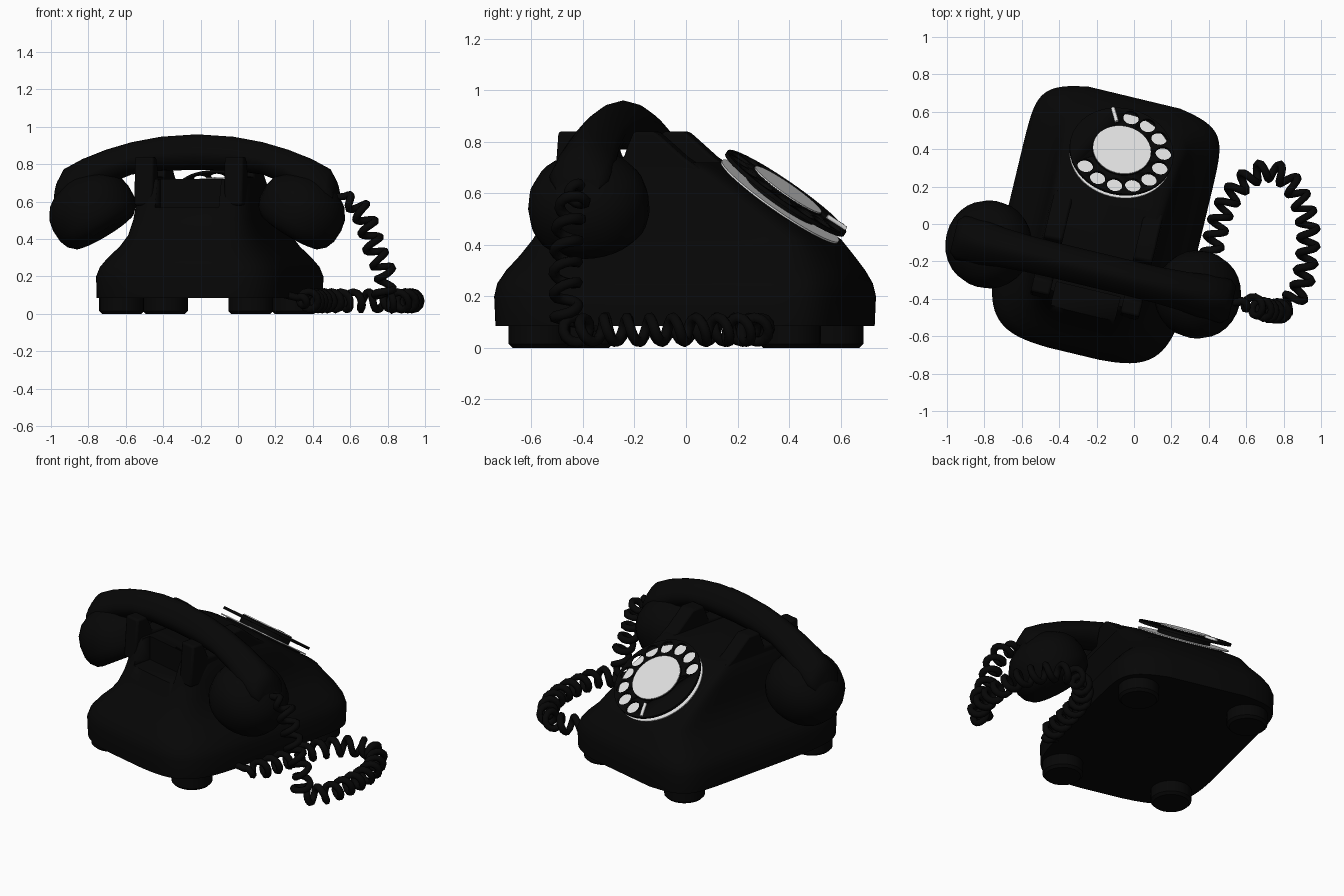
import bpy, bmesh, math
from mathutils import Matrix, Vector

if "Cube" in bpy.data.objects:
    bpy.data.objects.remove(bpy.data.objects["Cube"])

ROOT = Matrix.Translation((-0.16, 0, 0)) @ Matrix.Rotation(math.radians(-13.5), 4, 'Z')
DIAL = ROOT @ Matrix.Translation((0, 0.398, 0.60)) @ Matrix.Rotation(math.radians(-35.5), 4, 'X')


def material(name, v):
    m = bpy.data.materials.new(name)
    m.diffuse_color = (v, v, v, 1)
    m.use_nodes = True
    m.node_tree.nodes["Principled BSDF"].inputs["Base Color"].default_value = m.diffuse_color
    return m


BLACK = material("black", 0.002)
LIGHT = material("light_grey", 0.75)


def add_mesh(name, bm, mat, matrix=ROOT, angle=35):
    bmesh.ops.recalc_face_normals(bm, faces=bm.faces[:])
    me = bpy.data.meshes.new(name)
    bm.to_mesh(me)
    bm.free()
    ob = bpy.data.objects.new(name, me)
    bpy.context.collection.objects.link(ob)
    ob.matrix_world = matrix
    me.materials.append(mat)
    bpy.ops.object.select_all(action='DESELECT')
    ob.select_set(True)
    bpy.context.view_layer.objects.active = ob
    bpy.ops.object.shade_smooth_by_angle(angle=math.radians(angle))
    return ob


def loft(rings, bm=None):
    bm = bm or bmesh.new()
    vs = [[bm.verts.new(p) for p in ring] for ring in rings]
    n = len(vs[0])
    for a, b in zip(vs, vs[1:]):
        for i in range(n):
            bm.faces.new((a[i], a[(i + 1) % n], b[(i + 1) % n], b[i]))
    bm.faces.new(vs[0][::-1])
    bm.faces.new(vs[-1])
    return bm


def circle(r, z, n=32, cx=0, cy=0):
    return [(cx + r * math.cos(math.tau * i / n), cy + r * math.sin(math.tau * i / n), z) for i in range(n)]


def lathe(profile, n=32, cx=0, cy=0, bm=None):
    return loft([circle(r, z, n, cx, cy) for r, z in profile], bm)


def spow(v, e):
    return math.copysign(abs(v) ** e, v)


def cut(ob, cutter):
    cutter.hide_render = True
    cutter.hide_viewport = True
    mod = ob.modifiers.new("cut", 'BOOLEAN')
    mod.operation = 'DIFFERENCE'
    mod.solver = 'EXACT'
    mod.object = cutter


def tube(name, pts, radius, mat, matrix=Matrix()):
    cu = bpy.data.curves.new(name, 'CURVE')
    cu.dimensions = '3D'
    cu.bevel_depth = radius
    cu.bevel_resolution = 1
    cu.use_fill_caps = True
    sp = cu.splines.new('POLY')
    sp.points.add(len(pts) - 1)
    for p, q in zip(sp.points, pts):
        p.co = (*q, 1)
    ob = bpy.data.objects.new(name, cu)
    bpy.context.collection.objects.link(ob)
    ob.matrix_world = matrix
    cu.materials.append(mat)


# body: flared shell, levels are z, half width, back y, front y; bowed front, rounder back
levels = [(0.085, 0.517, -0.71, 0.71), (0.20, 0.52, -0.715, 0.715),
          (0.25, 0.50, -0.705, 0.705), (0.30, 0.46, -0.675, 0.68),
          (0.36, 0.40, -0.625, 0.64), (0.42, 0.357, -0.575, 0.58),
          (0.50, 0.335, -0.525, 0.465), (0.60, 0.32, -0.48, 0.325),
          (0.69, 0.305, -0.445, 0.19), (0.72, 0.285, -0.42, 0.13)]
rings = []
for z, w, y0, y1 in levels:
    ring = []
    for i in range(80):
        t = math.tau * (i + 0.5) / 80
        front = math.sin(t) > 0
        e, bow = (9, 0.12) if front else (5, 0.05)
        x = spow(math.cos(t), 2 / e)
        y = spow(math.sin(t), 2 / e) * (1 - bow * x * x * (1 if z < 0.4 else 0.5))
        mid = (y0 + y1) / 2
        ring.append((w * x, mid + (y1 - mid) * y, z))
    rings.append(ring)
# keep the bow of the lowest rings measured from the middle of the body
body = add_mesh("body", loft(rings), BLACK)

# carrying recess in the back, between the cradle arms
bm = bmesh.new()
bmesh.ops.create_cube(bm, size=1, matrix=Matrix.Translation((0, -0.47, 0.67)) @ Matrix.Diagonal((0.35, 0.22, 0.2, 1)))
cut(body, add_mesh("recess_cutter", bm, BLACK))

# cradle arms, each with a back and a front prong
arm = [(-0.46, 0.58), (-0.44, 0.84), (-0.365, 0.84), (-0.335, 0.78), (-0.32, 0.735), (-0.18, 0.735),
       (-0.165, 0.78), (-0.14, 0.84), (-0.055, 0.84), (-0.02, 0.81), (0.06, 0.74), (0.15, 0.68), (0.15, 0.58)]
for side, label in ((-1, "left"), (1, "right")):
    bm = loft([[(side * x, y, z) for y, z in arm] for x in (0.195, 0.298)])
    ob = add_mesh(label + "_cradle_arm", bm, BLACK)
    bev = ob.modifiers.new("bevel", 'BEVEL')
    bev.width = 0.012
    bev.segments = 2

# feet
for sx in (-1, 1):
    for sy in (-1, 1):
        bm = lathe([(0.105, 0), (0.12, 0.015), (0.12, 0.10)], 24, sx * 0.355, sy * 0.5)
        add_mesh("foot", bm, BLACK)

# dial: mount, number plate, finger wheel, hub and stop
add_mesh("dial_mount", lathe([(0.24, -0.12), (0.24, -0.042)]), BLACK, DIAL)
add_mesh("number_plate", lathe([(0.276, -0.043), (0.276, -0.036)], 48), LIGHT, DIAL)
wheel = add_mesh("finger_wheel", lathe([(0.28, -0.008), (0.28, 0.008)], 48), BLACK, DIAL)
holes = bmesh.new()
for i in range(10):
    a = math.radians(88 - 25.2 * i)
    lathe([(0.043, -0.03), (0.043, 0.03)], 16, 0.226 * math.cos(a), 0.226 * math.sin(a), holes)
cut(wheel, add_mesh("finger_hole_cutter", holes, BLACK, DIAL))
add_mesh("dial_hub", lathe([(0.16, -0.04), (0.16, 0.014)]), BLACK, DIAL)
add_mesh("dial_label", lathe([(0.156, 0.012), (0.156, 0.019)]), LIGHT, DIAL)
tube("finger_stop", [(-0.098, 0.256, 0.012), (-0.092, 0.24, 0.014), (-0.08, 0.215, 0.014), (-0.062, 0.175, 0.014)],
     0.011, LIGHT, DIAL)

# handset handle with a ridged top: x, top z, bottom z, half width
half = [(0, 0.96, 0.77, 0.095), (0.2, 0.947, 0.765, 0.095), (0.36, 0.918, 0.745, 0.097), (0.5, 0.878, 0.69, 0.105),
        (0.63, 0.828, 0.60, 0.12), (0.73, 0.775, 0.56, 0.12), (0.765, 0.71, 0.56, 0.09)]
stations = [(-x, a, b, w) for x, a, b, w in half[:0:-1]] + half
rings = []
for x, top, low, w in stations:
    ring = []
    for i in range(20):
        c, s = math.cos(math.tau * i / 20), math.sin(math.tau * i / 20)
        ring.append((x, -0.25 + w * c * (1 - 0.35 * max(0, s)), (top + low) / 2 + (top - low) / 2 * s))
    rings.append(ring)
add_mesh("handset_handle", loft(rings), BLACK, angle=45)

# ear and mouth cups, tilted inwards
cup = [(0.15, -0.125), (0.18, -0.118), (0.215, -0.085), (0.232, -0.04), (0.235, 0.03),
       (0.222, 0.09), (0.185, 0.145), (0.12, 0.19), (0.04, 0.212)]
for side, label in ((-1, "earpiece"), (1, "mouthpiece")):
    m = ROOT @ Matrix.Translation((side * 0.57, -0.25, 0.54)) @ Matrix.Rotation(side * math.radians(32), 4, 'Y')
    add_mesh(label, lathe(cup, 28), BLACK, m)

# coiled cord: smooth path sampled evenly, then wound into a helix
ctrl = [Vector(p) for p in (
    (0.50, -0.42, 0.62), (0.59, -0.42, 0.62), (0.675, -0.45, 0.52), (0.73, -0.465, 0.35), (0.79, -0.465, 0.2),
    (0.78, -0.455, 0.08), (0.88, -0.37, 0.07), (0.922, -0.2, 0.07), (0.93, -0.02, 0.07), (0.89, 0.13, 0.07),
    (0.81, 0.25, 0.07), (0.70, 0.285, 0.07), (0.58, 0.22, 0.07), (0.48, 0.08, 0.07), (0.43, -0.08, 0.07),
    (0.39, -0.25, 0.07), (0.35, -0.37, 0.08), (0.22, -0.40, 0.11))]
ext = [2 * ctrl[0] - ctrl[1]] + ctrl + [2 * ctrl[-1] - ctrl[-2]]
dense = []
for a, b, c, d in zip(ext, ext[1:], ext[2:], ext[3:]):
    for k in range(40):
        t = k / 40
        dense.append(0.5 * (2 * b + (c - a) * t + (2 * a - 5 * b + 4 * c - d) * t * t
                            + (3 * b - a - 3 * c + d) * t ** 3))
length = [0.0]
for a, b in zip(dense, dense[1:]):
    length.append(length[-1] + (b - a).length)
total, pitch, step = length[-1], 0.09, 0.09 / 12
coil, normal, j = [], Vector((0, 0, 1)), 0
for k in range(int(total / step)):
    s = k * step
    while length[j + 1] < s:
        j += 1
    tan = (dense[j + 1] - dense[j]).normalized()
    p = dense[j].lerp(dense[j + 1], (s - length[j]) / (length[j + 1] - length[j]))
    normal = (normal - tan * normal.dot(tan)).normalized()
    amp = 0.047 * max(0, min(1, (s - 0.06) / 0.08, (total - 0.1 - s) / 0.08))
    ang = math.tau * s / pitch
    coil.append(p + amp * (normal * math.cos(ang) + tan.cross(normal) * math.sin(ang)))
tube("coiled_cord", coil, 0.021, BLACK)
